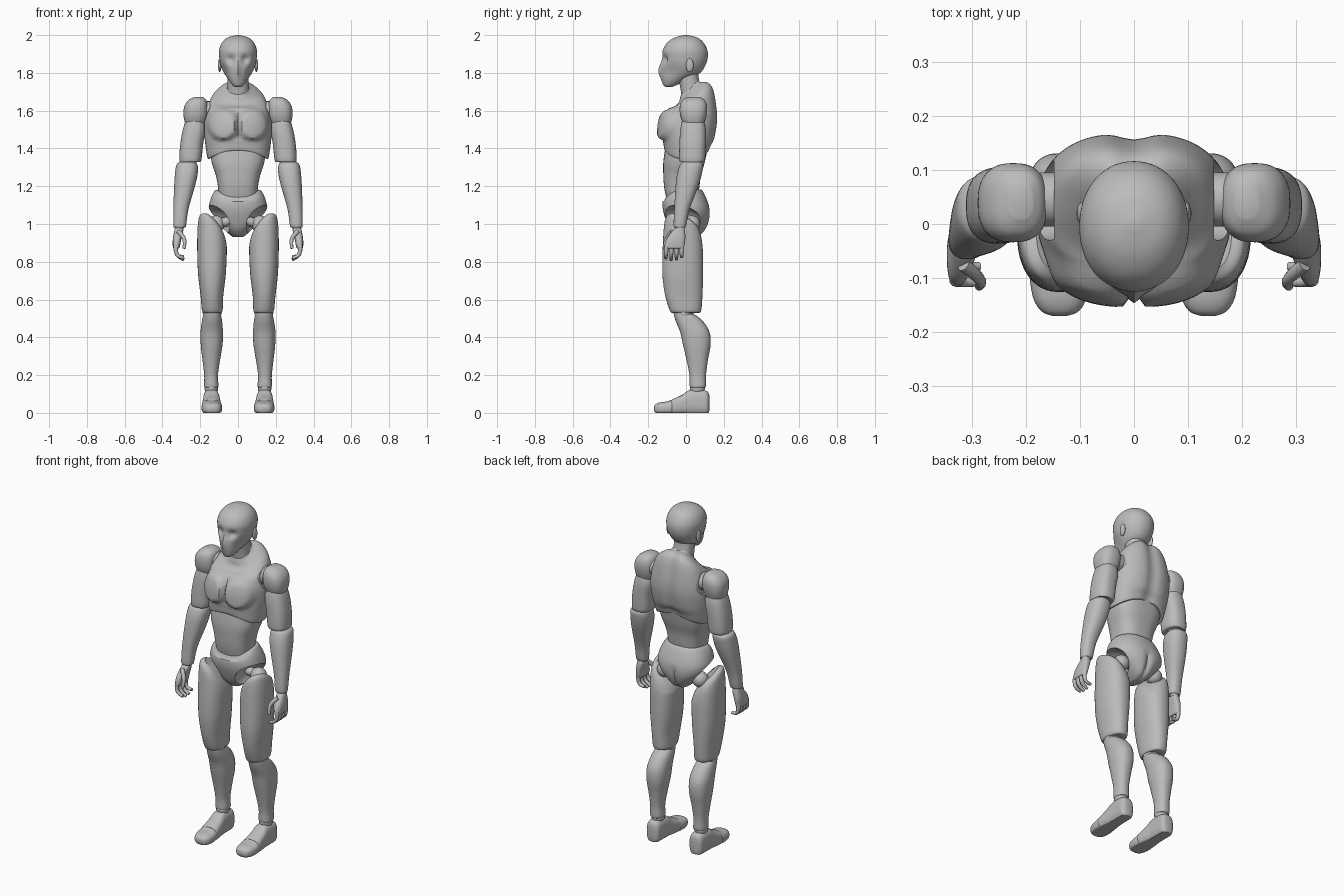
import bpy, bmesh
from math import sin, cos, pi, exp, radians
from mathutils import Vector, Matrix

U = 0.01  # sizes below are in hundredths of a unit

if "Cube" in bpy.data.objects:
    bpy.data.objects.remove(bpy.data.objects["Cube"])

grey = bpy.data.materials.new("matte_grey")
grey.use_nodes = True
grey.diffuse_color = (0.5, 0.5, 0.5, 1)
grey.node_tree.nodes["Principled BSDF"].inputs["Base Color"].default_value = grey.diffuse_color


def step(a, b, v):
    t = min(max((v - a) / (b - a), 0), 1)
    return t * t * (3 - 2 * t)


def bell(v, width):
    return exp(-(v / width) ** 2)


def smooth(obj):
    bpy.ops.object.select_all(action="DESELECT")
    obj.select_set(True)
    bpy.context.view_layer.objects.active = obj
    bpy.ops.object.shade_smooth_by_angle(angle=radians(42))


def finish(name, bm, pair):
    bmesh.ops.recalc_face_normals(bm, faces=bm.faces)
    bmesh.ops.scale(bm, vec=(U, U, U), verts=bm.verts)
    mesh = bpy.data.meshes.new(name)
    bm.to_mesh(mesh)
    bm.free()
    mesh.materials.append(grey)
    obj = bpy.data.objects.new(name, mesh)
    bpy.context.collection.objects.link(obj)
    if pair:
        obj.modifiers.new("mirror", "MIRROR").use_mirror_merge = False
    smooth(obj)
    return obj


def spline(rows, substeps=5):
    """Catmull-Rom through rows of numbers."""
    rows = [Vector(r) for r in rows]
    for i in range(len(rows) - 1):
        a, b, c, d = (rows[min(max(i + k, 0), len(rows) - 1)] for k in (-1, 0, 1, 2))
        for s in range(substeps):
            t = s / substeps
            yield b + (c - a) * (t / 2) + (a - b * 2.5 + c * 2 - d / 2) * t * t + (b * 1.5 - a / 2 - c * 1.5 + d / 2) * t ** 3
    yield rows[-1]


def loft(name, rows, pair=True, power=2.3, along="z", shape=None, sides=48):
    """Skin of rounded sections; each row is position, then low and high on both other axes."""
    bm = bmesh.new()
    rings = []
    for t, a0, a1, b0, b1 in spline(rows):
        ring = []
        for k in range(sides):
            c, s = cos(2 * pi * k / sides), sin(2 * pi * k / sides)
            c = abs(c) ** (2 / power) * (1 if c > 0 else -1)
            s = abs(s) ** (2 / power) * (1 if s > 0 else -1)
            a, b = (a0 + a1 + (a1 - a0) * c) / 2, (b0 + b1 + (b1 - b0) * s) / 2
            p = Vector((a, b, t) if along == "z" else (a, t, b))
            ring.append(bm.verts.new(shape(p) if shape else p))
        rings.append(ring)
    for low, high in zip(rings, rings[1:]):
        for k in range(sides):
            n = (k + 1) % sides
            bm.faces.new((low[k], low[n], high[n], high[k]))
    bm.faces.new(rings[0])
    bm.faces.new(rings[-1])
    return finish(name, bm, pair)


def centred(rows):
    return [(z, -w, w, y0, y1) for z, w, y0, y1 in rows]


def ball(name, centre, radii):
    bm = bmesh.new()
    place = Matrix.Translation(centre) @ Matrix.Diagonal((*radii, 1))
    bmesh.ops.create_uvsphere(bm, u_segments=32, v_segments=20, radius=1, matrix=place)
    return finish(name, bm, True)


def rod(name, start, end, radius):
    bm = bmesh.new()
    start, end = Vector(start), Vector(end)
    turn = (end - start).to_track_quat("Z", "Y").to_matrix().to_4x4()
    bmesh.ops.create_cone(bm, cap_ends=True, segments=40, radius1=radius, radius2=radius,
                          depth=(end - start).length, matrix=Matrix.Translation((start + end) / 2) @ turn)
    return finish(name, bm, True)


def cut(obj, cutter):
    mod = obj.modifiers.new("cut", "BOOLEAN")
    mod.object = cutter
    mod.solver = "EXACT"
    bpy.context.view_layer.objects.active = obj
    bpy.ops.object.modifier_apply(modifier=mod.name)
    bpy.data.objects.remove(cutter)
    smooth(obj)


# Head: eye sockets, nose ridge and narrowed cheeks
def face(p):
    if p.y < 0:
        front = step(0, -8, p.y)
        p.y += front * 2.0 * bell(abs(p.x) - 3.8, 2) * bell(p.z - 187, 2.2)
        p.y -= front * 1.4 * bell(p.x, 1.3) * bell(p.z - 181.5, 4)
        p.x *= 1 - 0.16 * front * bell(p.z - 180, 5)
    return p


loft("head", centred([(172.5, 1.5, -10.5, -7.5), (173.5, 3, -12, -5), (177, 5.8, -13, 2), (180, 7.6, -13.3, 7.5),
                      (184, 9.2, -13, 10.3), (188, 9.9, -12.5, 11.5), (192, 10, -12.3, 11.3), (196, 8.5, -10, 9.3),
                      (198.7, 5.5, -6, 6), (200, 1, -1, 1)]), pair=False, power=2.1, shape=face, sides=64)
ball("ears", (9.7, 2, 184), (0.9, 2, 3.6))
loft("neck", centred([(165, 6, -2, 10), (172, 5.7, -3, 7.8), (178, 5.6, -4.3, 6.6), (182, 5.6, -5, 6.5)]), pair=False)


# Rib cage: tilted collar, chest muscles, spine groove and arched lower rim
def ribs(p):
    z = p.z
    if p.y < 0:
        d = ((abs(p.x) - 8) / 8.5) ** 2 + ((z - 152.5) / 8.5) ** 2
        front = step(0, -6, p.y)
        p.y += front * (1.2 * bell(p.x, 1.2) * bell(z - 153, 8) - 2.9 * step(1.2, 0.55, d))
    else:
        p.y -= 1.3 * bell(p.x, 3.5) * step(0, 8, p.y)
    p.z += 0.8 * (p.y - 3) * step(160, 172, z)
    p.z += 5.5 * (1 - (p.x / 17) ** 2) * step(146, 134, z)
    return p


chest = loft("rib_cage", centred([(133.5, 14.5, -10, 11.5), (134, 16, -11.5, 12.5), (140, 17, -12, 14), (147, 17.8, -12.5, 15.7),
                                  (154, 17.8, -12, 16.8), (161, 16.5, -9.5, 16.6), (166, 14, -6, 15), (169, 10, -3.8, 12.3),
                                  (171.5, 6.4, -3.2, 8.6), (173, 5.4, -2.7, 8)]), pair=False, power=2.5, shape=ribs, sides=96)
cut(chest, rod("socket_cutter", (14.8, 4.5, 160), (25, 4.5, 160), 7.5))
rod("shoulder_joints", (12, 4.5, 160), (19, 4.5, 160), 5)

loft("abdomen", centred([(112, 10, -10, 6), (119, 10.5, -11.5, 7), (126, 11.8, -12, 8), (133, 14, -12, 10),
                         (143, 15, -10.5, 12)]), pair=False, power=2.7)


# Pelvis: dipped front waistline, rear crease and open leg hollows
def hips(p):
    z = p.z
    if p.y > 0:
        p.y -= 1.3 * bell(p.x, 1.5) * step(110, 104, z) * step(0, 8, p.y)
    p.z -= 4 * (1 - (p.x / 12) ** 2) * step(111, 117, z) * step(5, -8, p.y)
    return p


pelvis = loft("pelvis", centred([(93, 2.5, -3, 5), (94.5, 4.5, -6, 8.5), (98, 8.5, -9, 11), (103, 13.5, -11, 12.5),
                                 (108, 15.5, -12.3, 12.5), (113, 14.5, -12.3, 11), (117.5, 12.2, -11, 8.8),
                                 (118.3, 11, -10, 7.5)]), pair=False, shape=hips, sides=64)
cut(pelvis, ball("leg_cutter", (14, -5, 100), (10, 13.5, 10)))
rod("hip_bars", (2.5, 2, 102), (12, 3, 100), 2.5)
ball("hip_balls", (11.5, 3, 100), (4.5, 4.5, 4.5))


# Legs
def slant(p):
    p.z += (0.8 * (p.x - 13.5) - 0.4 * (p.y + 2)) * step(84, 99, p.z)
    return p


loft("thighs", [(53, 9.5, 17.5, -7, 6.5), (54, 8.2, 19, -8.5, 8), (62, 7.8, 19.8, -11, 8.7), (72, 6.6, 21, -12.4, 9),
                (82, 6, 21.5, -12.5, 9), (92, 6, 21.5, -12, 8.6), (98, 7, 20.5, -11, 7.5), (101, 10, 18, -8.5, 5)],
     shape=slant)
ball("knee_balls", (13.7, -1, 53), (5, 5, 5))
loft("shins", [(13.5, 11.5, 17, 3, 9.5), (14, 10.4, 17.9, 2, 10.5), (20, 10.6, 17.9, 1.8, 10.6), (28, 9.5, 18.8, 0.3, 11.6),
               (36, 8.2, 19.7, -1.6, 13), (43, 8, 19.8, -3.2, 12.4), (49, 8.5, 19, -5.6, 8.5), (53, 9.5, 18, -6.5, 3),
               (54, 11, 16.5, -5, 1)])
ball("ankle_balls", (14.1, 6, 13), (3.6, 4, 4))


# Feet
def sole(p):
    p.z = max(p.z, 0)
    return p


loft("toes", [(-17, 12.5, 15, 1.5, 3.2), (-16.2, 10.3, 17, 0, 4.5), (-14, 8.9, 18.5, -0.8, 5.5), (-10.5, 8.4, 19.2, -1, 6),
              (-7.6, 8.6, 19.2, -1, 6.8), (-7.3, 9.2, 18.6, -0.5, 6.4)], along="y", power=2.6, shape=sole)
loft("feet", [(-7.5, 9.2, 18.6, -0.5, 6.8), (-7, 8.7, 19.1, -1, 7.3), (-2, 9.2, 18.8, -1, 9.6), (1.5, 9.6, 18.5, -1, 12),
              (6, 9.8, 18.4, -1, 12.6), (10.5, 10, 18.2, -1, 11.8), (12, 11, 17, 0, 10.5), (12.5, 12.5, 15.5, 2, 8)],
     along="y", power=2.8, shape=sole)

# Arms
loft("shoulder_caps", [(150, 20, 25.5, 1, 7), (152, 18, 27.5, -1, 9), (157, 16.2, 28.8, -3, 10.8), (162, 15.9, 28.5, -3.3, 11.2),
                       (165.5, 16.7, 26.3, -2, 10), (167.3, 18.7, 23, 1, 7.5)], power=2.5)
loft("upper_arms", [(133, 21.5, 29.5, -2, 8.5), (133.5, 19.5, 31, -3.5, 10), (142, 18.5, 30.6, -3.5, 10.5),
                    (150, 17.2, 29.2, -3, 10.5), (155, 18, 27.6, -2, 9.5)], power=2.5)
ball("elbow_balls", (26.2, 3.5, 133), (4.2, 4.2, 4.2))
loft("forearms", [(98.5, 28.2, 33.5, -5.5, -1), (99, 27.5, 34.2, -6.5, 0), (108, 26.2, 34.2, -6.2, 2), (120, 22.8, 33.8, -5.5, 6.5),
                  (127, 21.3, 33.3, -4.6, 8.5), (131.5, 21.5, 32.5, -3, 9), (133, 23.5, 30.5, -1, 7)])
ball("wrist_balls", (31, -3.2, 98.5), (2.4, 2.4, 2.4))

# Hands
loft("palms", [(98, 29.2, 33.4, -5.5, -1), (96, 29, 33.8, -7.5, -0.5), (92, 30, 34.5, -10.4, -0.4), (88, 30.8, 34.5, -11.5, -1),
               (87, 31.5, 34, -11, -1.6)], power=2.6)
curve = bpy.data.curves.new("fingers", "CURVE")
curve.dimensions = "3D"
curve.bevel_depth = 1.3 * U
curve.bevel_resolution = 3
curve.use_fill_caps = True
paths = [[(32.8, y, 89), (33.2, y * 1.03, 85.5), (31.5, y * 1.05, 82.5), (28.6, y * 1.05, 81 + lift)]
         for y, lift in ((-10.2, 1), (-7.5, 0), (-4.8, 0.3), (-2.2, 1.8))]
paths.append([(31.5, -7.5, 96), (29, -9.5, 93.5), (28, -11, 90.5), (28.6, -11.5, 87)])
for path in paths:
    line = curve.splines.new("NURBS")
    line.points.add(len(path) - 1)
    for i, p in enumerate(path):
        line.points[i].co = (*(Vector(p) * U), 1)
        line.points[i].radius = 1 - 0.12 * i
    line.use_endpoint_u = True
    line.order_u = 3
fingers = bpy.data.objects.new("fingers", curve)
bpy.context.collection.objects.link(fingers)
smooth_target = fingers
bpy.ops.object.select_all(action="DESELECT")
fingers.select_set(True)
bpy.context.view_layer.objects.active = fingers
bpy.ops.object.convert(target="MESH")
fingers = bpy.context.view_layer.objects.active
fingers.data.materials.clear()
fingers.data.materials.append(grey)
fingers.modifiers.new("mirror", "MIRROR").use_mirror_merge = False
smooth(fingers)
